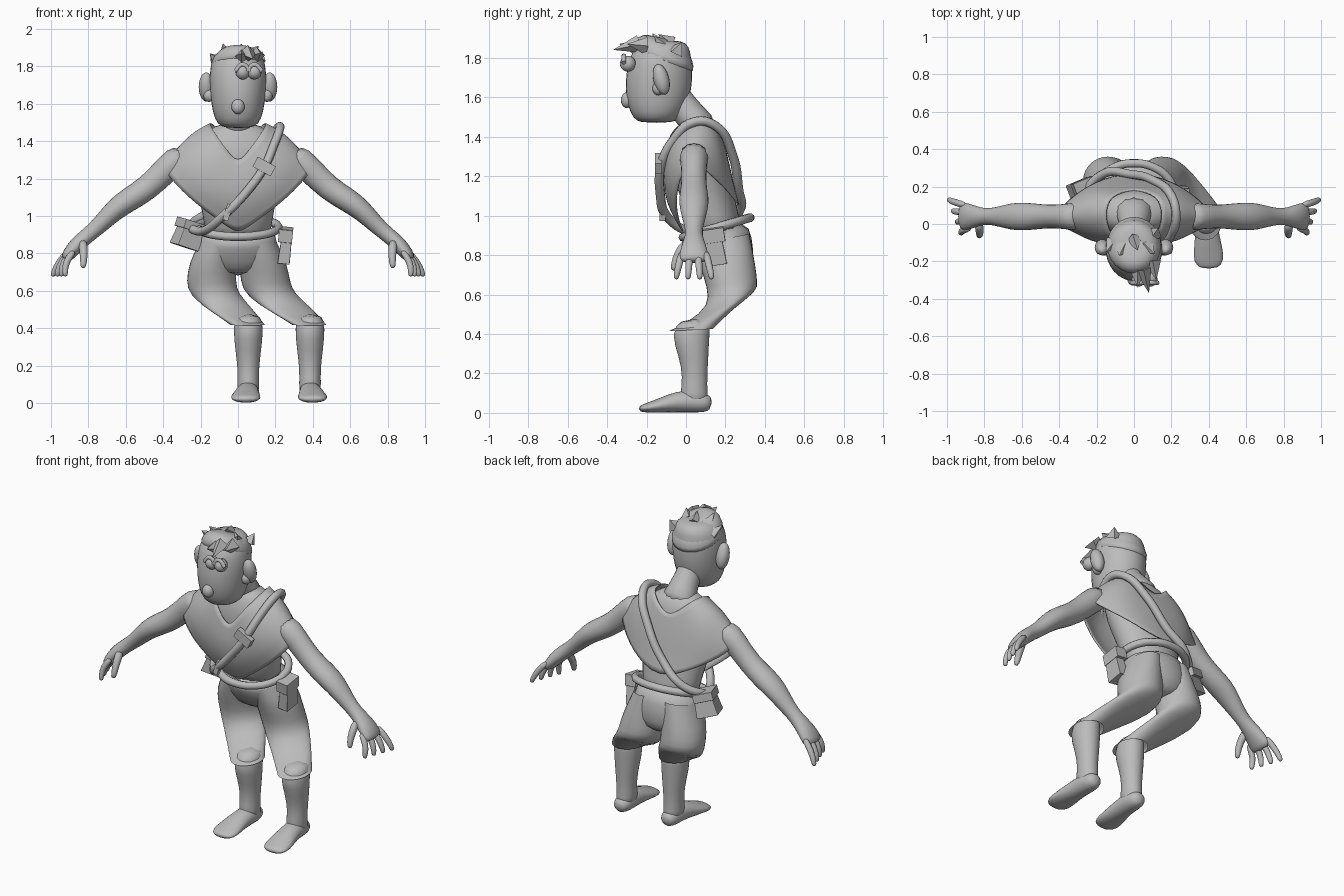
import bpy, bmesh, math
from mathutils import Vector, Matrix

old = bpy.data.objects.get("Cube")
if old:
    bpy.data.objects.remove(old, do_unlink=True)

clay = bpy.data.materials.new("clay_grey")
clay.use_nodes = True
clay.diffuse_color = (0.5, 0.5, 0.5, 1)
clay.node_tree.nodes["Principled BSDF"].inputs["Base Color"].default_value = (0.5, 0.5, 0.5, 1)
SIDES = (("left", 1), ("right", -1))


def finish(name, bm, smooth=True, subdiv=0):
    """Turn a bmesh into a named object."""
    bmesh.ops.recalc_face_normals(bm, faces=bm.faces)
    me = bpy.data.meshes.new(name)
    bm.to_mesh(me)
    bm.free()
    me.materials.append(clay)
    for p in me.polygons:
        p.use_smooth = smooth
    ob = bpy.data.objects.new(name, me)
    bpy.context.collection.objects.link(ob)
    if subdiv:
        mod = ob.modifiers.new("subdiv", "SUBSURF")
        mod.levels = mod.render_levels = subdiv
    return ob


def skin(name, rings, caps=True, subdiv=1):
    """Bridge equal rings of points into a closed tube."""
    bm = bmesh.new()
    rows = [[bm.verts.new(p) for p in ring] for ring in rings]
    n = len(rows[0])
    for a, b in zip(rows, rows[1:]):
        for i in range(n):
            j = (i + 1) % n
            bm.faces.new((a[i], a[j], b[j], b[i]))
    if caps:
        bm.faces.new(rows[0])
        bm.faces.new(rows[-1])
    return finish(name, bm, True, subdiv)


def circle(n):
    return [(math.cos(math.tau * i / n), math.sin(math.tau * i / n)) for i in range(n)]


def stack(name, rings, n=16, caps=True):
    """Level rings (x, y, z, radius x, radius y, slope along y)."""
    return skin(name, [[(x + rx * c, y + ry * s, z + t * ry * s) for c, s in circle(n)]
                       for x, y, z, rx, ry, t in rings], caps)


def limb(name, path, ref, n=12):
    """Rings square to a path of (x, y, z, radius along ref, other radius)."""
    pts = [Vector(p[:3]) for p in path]
    rings = []
    for i, p in enumerate(path):
        t = (pts[min(i + 1, len(pts) - 1)] - pts[max(i - 1, 0)]).normalized()
        u = Vector(ref)
        u = (u - t * u.dot(t)).normalized()
        v = t.cross(u)
        rings.append([pts[i] + u * p[3] * c + v * p[4] * s for c, s in circle(n)])
    return skin(name, rings)


def ball(name, loc, size, tilt=0):
    bm = bmesh.new()
    m = Matrix.Translation(loc) @ Matrix.Rotation(tilt, 4, "X") @ Matrix.Diagonal((*size, 1))
    bmesh.ops.create_uvsphere(bm, u_segments=16, v_segments=10, radius=1, matrix=m)
    return finish(name, bm)


def box(name, loc, size, rot=(0, 0, 0), bevel=0.02, taper=1):
    bm = bmesh.new()
    bmesh.ops.create_cube(bm, size=1)
    for v in bm.verts:
        if v.co.z > 0:
            v.co.x *= taper
            v.co.y *= taper
    ob = finish(name, bm, False)
    ob.location, ob.scale, ob.rotation_euler = loc, size, rot
    mod = ob.modifiers.new("bevel", "BEVEL")
    mod.width, mod.segments = bevel, 2
    return ob


def cord(name, pts, radius, closed=False):
    cu = bpy.data.curves.new(name, "CURVE")
    cu.dimensions = "3D"
    cu.bevel_depth, cu.bevel_resolution, cu.resolution_u = radius, 2, 6
    cu.use_fill_caps = True
    sp = cu.splines.new("BEZIER")
    sp.bezier_points.add(len(pts) - 1)
    for bp, p in zip(sp.bezier_points, pts):
        bp.co = p
        bp.handle_left_type = bp.handle_right_type = "AUTO"
    sp.use_cyclic_u = closed
    cu.materials.append(clay)
    ob = bpy.data.objects.new(name, cu)
    bpy.context.collection.objects.link(ob)


# Torso, neck and head
stack("torso", [(0, y, z, rx, ry, 0) for z, y, rx, ry in (
    (.86, .16, .18, .14), (1, .14, .19, .13), (1.15, .09, .22, .15), (1.3, .06, .27, .14),
    (1.4, .06, .24, .125), (1.46, .06, .16, .1), (1.5, .05, .09, .07))])
limb("neck", [(0, .1, 1.41, .13, .1), (0, .03, 1.5, .085, .08), (0, -.04, 1.58, .075, .08),
              (0, -.09, 1.66, .07, .08)], (1, 0, 0))
stack("head", [(0, y, z, rx, ry, 0) for z, y, rx, ry in (
    (1.47, -.15, .07, .08), (1.49, -.15, .115, .12), (1.56, -.145, .14, .155), (1.64, -.14, .15, .172),
    (1.72, -.135, .157, .172), (1.8, -.13, .152, .16), (1.86, -.12, .13, .14), (1.89, -.11, .08, .09))])
ball("nose", (0, -.3, 1.585), (.035, .03, .04))
for name, x in (("left", .088), ("right", .025)):
    ball(name + "_eye", (x, -.295, 1.77), (.038, .04, .04))
    cord(name + "_eyelid", [(x + dx, -.315, z) for dx, z in ((-.04, 1.775), (0, 1.81), (.04, 1.775))], .012)
for name, s in SIDES:
    ball(name + "_ear", (s * .17, -.125, 1.69), (.04, .04, .08), .25)
    ball(name + "_ear_lobe", (s * .155, -.14, 1.645), (.03, .03, .035))

# Hair shell with loose pointed tufts
stack("hair_cap", [(0, y, z, rx, ry, -.35) for z, y, rx, ry in (
    (1.76, -.11, .16, .155), (1.81, -.115, .155, .163), (1.865, -.11, .125, .14), (1.895, -.11, .07, .08))], 12)
TUFTS = (((.05, -.24, 1.87), (.08, -.37, 1.84)), ((.02, -.24, 1.85), (.02, -.34, 1.87)),
         ((.1, -.2, 1.86), (.12, -.3, 1.87)), ((-.06, -.13, 1.86), (-.08, -.17, 1.925)),
         ((.07, -.12, 1.86), (.11, -.16, 1.91)), ((0, -.08, 1.87), (.02, -.14, 1.92)),
         ((-.11, -.1, 1.82), (-.15, -.15, 1.87)), ((.11, -.05, 1.83), (.13, -.02, 1.88)))
for i, (a, b) in enumerate(TUFTS):
    a, b = Vector(a), Vector(b)
    bm = bmesh.new()
    turn = (b - a).to_track_quat("Z", "Y").to_matrix().to_4x4()
    bmesh.ops.create_cone(bm, cap_ends=True, segments=4, radius1=.045, radius2=0, depth=(b - a).length,
                          matrix=Matrix.Translation((a + b) / 2) @ turn)
    finish("hair_tuft_%d" % (i + 1), bm, False)

# Shoulder cape: columns from front centre round to back centre, neckline to hem
COLUMNS = (
    ((0, -.1, 1.27), (0, -.12, 1.15), (0, -.09, 1.02), (0, -.01, .9)),
    ((.07, -.1, 1.37), (.12, -.12, 1.22), (.11, -.1, 1.08), (.08, -.04, .96)),
    ((.13, -.06, 1.45), (.22, -.1, 1.32), (.25, -.1, 1.18), (.22, -.06, 1.06)),
    ((.15, .02, 1.49), (.24, -.02, 1.43), (.33, -.05, 1.31), (.37, -.04, 1.2)),
    ((.15, .08, 1.5), (.24, .07, 1.47), (.33, .05, 1.39), (.42, .04, 1.31)),
    ((.13, .14, 1.49), (.23, .16, 1.41), (.31, .15, 1.3), (.38, .11, 1.22)),
    ((.08, .17, 1.44), (.16, .2, 1.33), (.22, .22, 1.2), (.22, .23, 1.12)),
    ((0, .19, 1.38), (0, .22, 1.28), (0, .25, 1.15), (0, .29, 1.02)))
bm = bmesh.new()
cols = [[bm.verts.new(p) for p in col] for col in COLUMNS]
for a, b in zip(cols, cols[1:]):
    for i in range(len(a) - 1):
        bm.faces.new((a[i], a[i + 1], b[i + 1], b[i]))
cape = finish("shoulder_cape", bm)
cape.modifiers.new("mirror", "MIRROR").use_clip = True
sub = cape.modifiers.new("subdiv", "SUBSURF")
sub.levels = sub.render_levels = 2
cape.modifiers.new("thickness", "SOLIDIFY").thickness = .008

# Arms and hands
for name, s in SIDES:
    limb(name + "_arm", [(s * x, .04, z, a, b) for x, z, a, b in (
        (.28, 1.34, .09, .08), (.38, 1.255, .065, .075), (.48, 1.15, .065, .068), (.58, 1.09, .08, .068),
        (.66, 1.035, .075, .06), (.74, .95, .05, .047), (.8, .9, .042, .042), (.86, .85, .065, .045),
        (.91, .79, .08, .036), (.925, .765, .07, .025))], (0, 1, 0))
    for i in range(4):
        d = i / 1.5 - 1
        limb("%s_finger_%d" % (name, i + 1), [
            (s * (.885 + .012 * d), .04 + .06 * d, .82, .021, .021),
            (s * (.94 + .018 * d), .04 + .075 * d, .755, .02, .02),
            (s * (.955 + .03 * d), .04 + .088 * d, .70, .017, .017),
            (s * (.957 + .035 * d), .04 + .09 * d, .675, .012, .012)], (0, 1, 0), 8)
    limb(name + "_thumb", [(s * .83, .01, .87, .03, .028), (s * .825, -.04, .81, .024, .024),
                           (s * .825, -.06, .75, .02, .02), (s * .83, -.065, .72, .013, .013)], (0, 1, 0), 8)

# Breeches: hips and two bent legs shifted to one side
stack("breeches_hips", [(0, y, z, rx, ry, t) for y, z, rx, ry, t in (
    (.155, .94, .2, .155, .3), (.18, .86, .215, .16, .2), (.205, .76, .22, .145, 0), (.21, .68, .11, .1, 0))])
for name, s in SIDES:
    stack(name + "_breeches_leg", [(s * x + shift, y, z, rx, ry, t) for x, shift, y, z, rx, ry, t in (
        (.1, 0, .185, .88, .1, .14, .2), (.135, 0, .21, .75, .13, .145, 0), (.145, 0, .235, .65, .135, .13, .1),
        (.15, .02, .24, .58, .135, .125, .3), (.16, .13, .125, .495, .115, .115, .3),
        (.165, .215, .025, .42, .095, .115, .05))], 16, False)
    # Bare shin and foot
    cx = .22 + s * .165
    stack(name + "_shin", [(cx, y, z, rx, ry, 0) for y, z, rx, ry in (
        (.05, .48, .07, .08), (.02, .4, .083, .1), (.04, .28, .07, .075), (.045, .18, .057, .063),
        (.04, .1, .06, .07), (.045, .04, .058, .075))])
    limb(name + "_foot", [(cx + s * sx, y, z, a, b) for sx, y, z, a, b in (
        (0, .13, .045, .03, .03), (0, .1, .05, .055, .05), (0, .03, .06, .062, .06),
        (.005, -.05, .055, .065, .055), (.012, -.13, .038, .08, .038), (.015, -.2, .025, .085, .025),
        (.015, -.24, .02, .05, .015))], (1, 0, 0))

# Belt, pouches and shoulder strap
cord("belt", [(.215 * c, .155 + .17 * d, .94 + .05 * d) for c, d in circle(12)], .023, True)
box("left_pouch", (.255, .14, .84), (.065, .11, .18), (.15, .12, 0), .02, .8)
box("left_pouch_flap", (.255, .135, .9), (.075, .12, .07), (.15, .1, 0))
box("right_bag", (-.265, .17, .9), (.13, .13, .14), (.1, .3, .4), .03, .8)
box("right_bag_flap", (-.255, .17, .95), (.12, .14, .05), (.1, .3, .4))
cord("shoulder_strap", [(.225, .04, 1.475), (.19, -.07, 1.375), (.14, -.125, 1.26), (.03, -.13, 1.11),
                        (-.08, -.1, 1), (-.19, .03, .92), (-.25, .16, .95), (-.16, .27, 1.02),
                        (-.02, .265, 1.14), (.1, .235, 1.31), (.2, .15, 1.455)], .024, True)
box("strap_buckle", (.14, -.14, 1.265), (.11, .035, .06), (0, .5, 0), .01)
box("strap_end", (-.055, -.12, 1.02), (.03, .03, .09), (0, .3, 0), .01)
